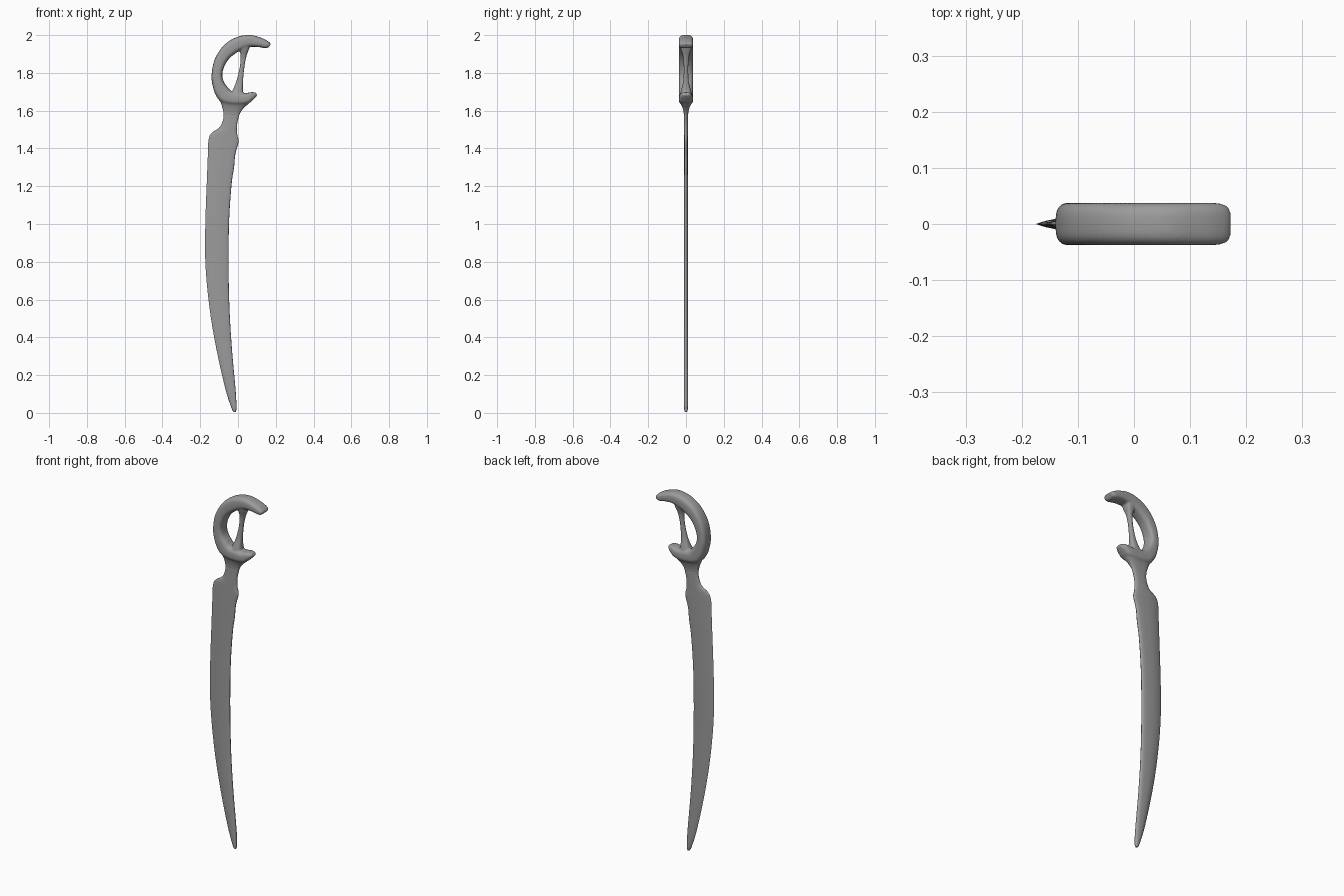
import bpy, bmesh, math
from mathutils import Vector

SEG = 24      # points around each cross-section
SUB = 5       # rings between stations

steel = bpy.data.materials.new("dark_steel")
steel.diffuse_color = (0.33, 0.33, 0.33, 1)


def spline(rows):
    # smooth interpolation through the stations
    out = []
    for i in range(len(rows) - 1):
        a, b = rows[max(i - 1, 0)], rows[i]
        c, d = rows[i + 1], rows[min(i + 2, len(rows) - 1)]
        for k in range(SUB):
            t = k / SUB
            out.append([0.5 * (2 * q + (r - p) * t + (2 * p - 5 * q + 4 * r - s) * t * t
                               + (3 * q - p - 3 * r + s) * t ** 3)
                        for p, q, r, s in zip(a, b, c, d)])
    return out + [list(rows[-1])]


def loft(name, rows):
    # station: xa, za, xb, zb, half depth, roundness at side a (2 = sharp, 0.6 = boxy)
    bm = bmesh.new()
    rings = []
    for xa, za, xb, zb, depth, sharp in spline(rows):
        a, b = Vector((xa, 0, za)), Vector((xb, 0, zb))
        ring = []
        for k in range(SEG):
            t = 2 * math.pi * k / SEG
            c, s = math.cos(t), math.sin(t)
            p = sharp if c < 0 else 0.65
            u = math.copysign(abs(c) ** min(p, 1), c)
            y = math.copysign(abs(s) ** p, s) * depth
            ring.append(bm.verts.new((a + b) / 2 + (b - a) / 2 * u + Vector((0, y, 0))))
        rings.append(ring)
    for r0, r1 in zip(rings, rings[1:]):
        for k in range(SEG):
            n = (k + 1) % SEG
            bm.faces.new((r0[k], r0[n], r1[n], r1[k]))
    bm.faces.new(rings[0][::-1])
    bm.faces.new(rings[-1])
    bmesh.ops.recalc_face_normals(bm, faces=bm.faces)
    me = bpy.data.meshes.new(name)
    bm.to_mesh(me)
    bm.free()
    me.materials.append(steel)
    ob = bpy.data.objects.new(name, me)
    bpy.context.collection.objects.link(ob)
    return ob


# Curved blade with its shoulder and the thin tang, ending inside the neck
blade = loft("blade", [
    (-.022, .004, -.012, .004, .006, 1),
    (-.034, .025, -.008, .03, .010, 1.3),
    (-.066, .124, -.013, .124, .0115, 1.7),
    (-.114, .336, -.032, .336, .0115, 1.8),
    (-.150, .55, -.045, .55, .011, 1.8),
    (-.172, .78, -.050, .78, .011, 1.8),
    (-.173, 1.0, -.047, 1.02, .011, 1.8),
    (-.164, 1.25, -.034, 1.21, .011, 1.8),
    (-.161, 1.33, -.021, 1.30, .011, 1.7),
    (-.159, 1.38, -.014, 1.37, .011, 1.7),
    (-.156, 1.445, .003, 1.435, .011, 1.5),
    (-.140, 1.482, -.003, 1.468, .011, 1.2),
    (-.098, 1.511, -.006, 1.50, .011, 1),
    (-.078, 1.553, -.003, 1.54, .011, .7),
    (-.076, 1.585, .006, 1.575, .011, .65),
    (-.070, 1.605, .006, 1.605, .008, .65),
])

# Neck flaring up into the guard
neck = loft("neck", [
    (-.077, 1.575, .006, 1.570, .0115, .65),
    (-.079, 1.597, .013, 1.590, .013, .65),
    (-.086, 1.625, .032, 1.615, .020, .65),
    (-.092, 1.648, .056, 1.638, .030, .65),
    (-.080, 1.675, .060, 1.662, .035, .65),
])

# C-shaped hilt running from the guard lip round to the pommel hook
hilt = loft("hilt", [(*r, .65) for r in [
    (.101, 1.681, .097, 1.694, .018),
    (.082, 1.660, .074, 1.698, .031),
    (.050, 1.636, .036, 1.693, .037),
    (-.015, 1.630, -.005, 1.697, .038),
    (-.082, 1.642, -.036, 1.705, .038),
    (-.114, 1.675, -.058, 1.728, .038),
    (-.132, 1.722, -.077, 1.757, .038),
    (-.140, 1.785, -.083, 1.797, .038),
    (-.124, 1.870, -.068, 1.843, .038),
    (-.077, 1.944, -.042, 1.880, .038),
    (-.013, 1.987, .004, 1.914, .038),
    (.060, 2.001, .055, 1.936, .038),
    (.124, 1.985, .106, 1.937, .038),
    (.160, 1.967, .140, 1.931, .037),
    (.174, 1.953, .160, 1.933, .031),
]])

# Slim strut spanning the grip opening
strut = loft("strut", [(a, z, b, z, d, .8) for a, b, z, d in [
    (-.044, .032, 1.675, .034),
    (-.026, .026, 1.712, .025),
    (-.008, .027, 1.760, .014),
    (.009, .034, 1.830, .012),
    (.014, .044, 1.885, .016),
    (.008, .058, 1.925, .028),
    (.003, .067, 1.955, .034),
]])

# Fuse neck, strut and hilt into one softly blended casting
bpy.ops.object.select_all(action='DESELECT')
for part in (neck, strut, hilt):
    part.select_set(True)
bpy.context.view_layer.objects.active = hilt
bpy.ops.object.join()
remesh = hilt.modifiers.new("fuse", 'REMESH')
remesh.mode = 'VOXEL'
remesh.voxel_size = 0.004
soften = hilt.modifiers.new("blend", 'SMOOTH')
soften.factor = 0.5
soften.iterations = 8

# Smooth shading
for ob, angle in ((blade, 50), (hilt, 80)):
    bpy.ops.object.select_all(action='DESELECT')
    ob.select_set(True)
    bpy.context.view_layer.objects.active = ob
    bpy.ops.object.shade_smooth_by_angle(angle=math.radians(angle))
remesh.use_smooth_shade = True
